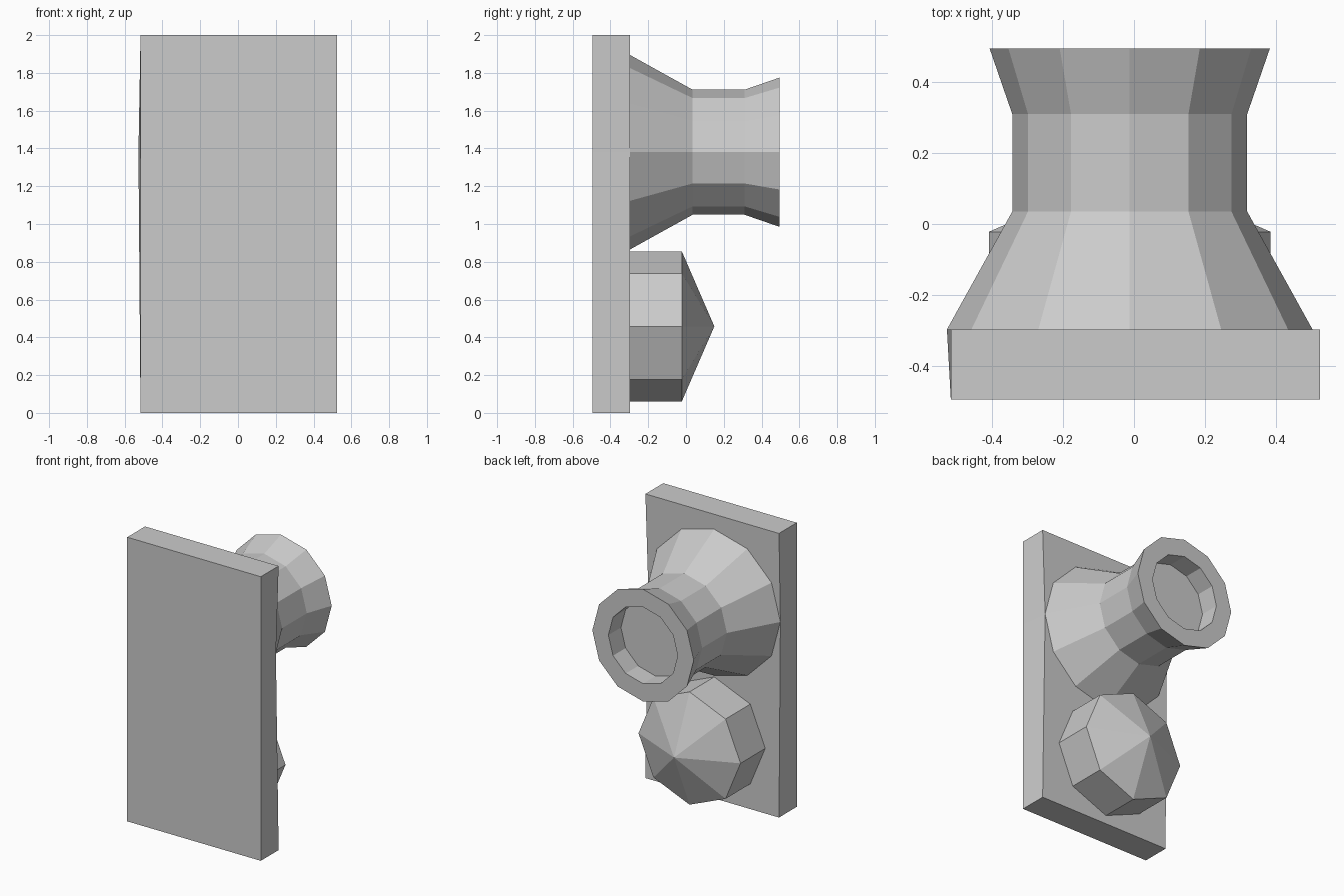
import bpy, bmesh
from math import sin, cos, pi

if "Cube" in bpy.data.objects:
    bpy.data.objects.remove(bpy.data.objects["Cube"])

CX = -0.012      # shared axis of knob and stud
BACK = -0.297    # rear face of the plate
KNOB_Z, KNOB_R = 1.38, 0.515


def finish(bm, name):
    bmesh.ops.recalc_face_normals(bm, faces=bm.faces[:])
    mesh = bpy.data.meshes.new(name)
    bm.to_mesh(mesh)
    bm.free()
    obj = bpy.data.objects.new(name, mesh)
    bpy.context.collection.objects.link(obj)
    return obj


def bridge(bm, a, b):
    n = len(a)
    for i in range(n):
        j = (i + 1) % n
        bm.faces.new((a[i], a[j], b[j], b[i]))


def turned(name, profile, sides, cz):
    """Lathe a (radius, y) profile round an axis along y; radius 0 ends in a point."""
    bm = bmesh.new()
    prev = None
    for r, y in profile:
        if r == 0:
            tip = bm.verts.new((CX, y, cz))
            for i in range(sides):
                bm.faces.new((prev[i], prev[(i + 1) % sides], tip))
            return finish(bm, name)
        ring = [bm.verts.new((CX + r * sin(2 * pi * i / sides), y,
                              cz + r * cos(2 * pi * i / sides))) for i in range(sides)]
        if prev:
            bridge(bm, prev, ring)
        prev = ring
    bm.faces.new(prev)
    return finish(bm, name)


# Plate: its rear edges bend to meet the side corners of the knob
bm = bmesh.new()
loops = []
for y, left, right in ((-0.495, -0.516, 0.524), (BACK, CX - KNOB_R, CX + KNOB_R)):
    outline = [(-0.516, 0), (0.524, 0), (right, KNOB_Z), (0.524, 2), (-0.516, 2), (left, KNOB_Z)]
    loops.append([bm.verts.new((x, y, z)) for x, z in outline])
bridge(bm, *loops)
for loop in loops:
    bm.faces.new(loop)
finish(bm, "back_plate")

# Flared knob with a round recess in its end
turned("flared_knob", [(KNOB_R, BACK), (0.331, 0.035), (0.331, 0.31), (0.395, 0.495),
                       (0.27, 0.495), (0.27, 0.355)], 12, KNOB_Z)

# Pointed eight-sided stud below the knob
turned("pointed_stud", [(0.397, BACK), (0.397, -0.022), (0, 0.15)], 8, 0.458)
